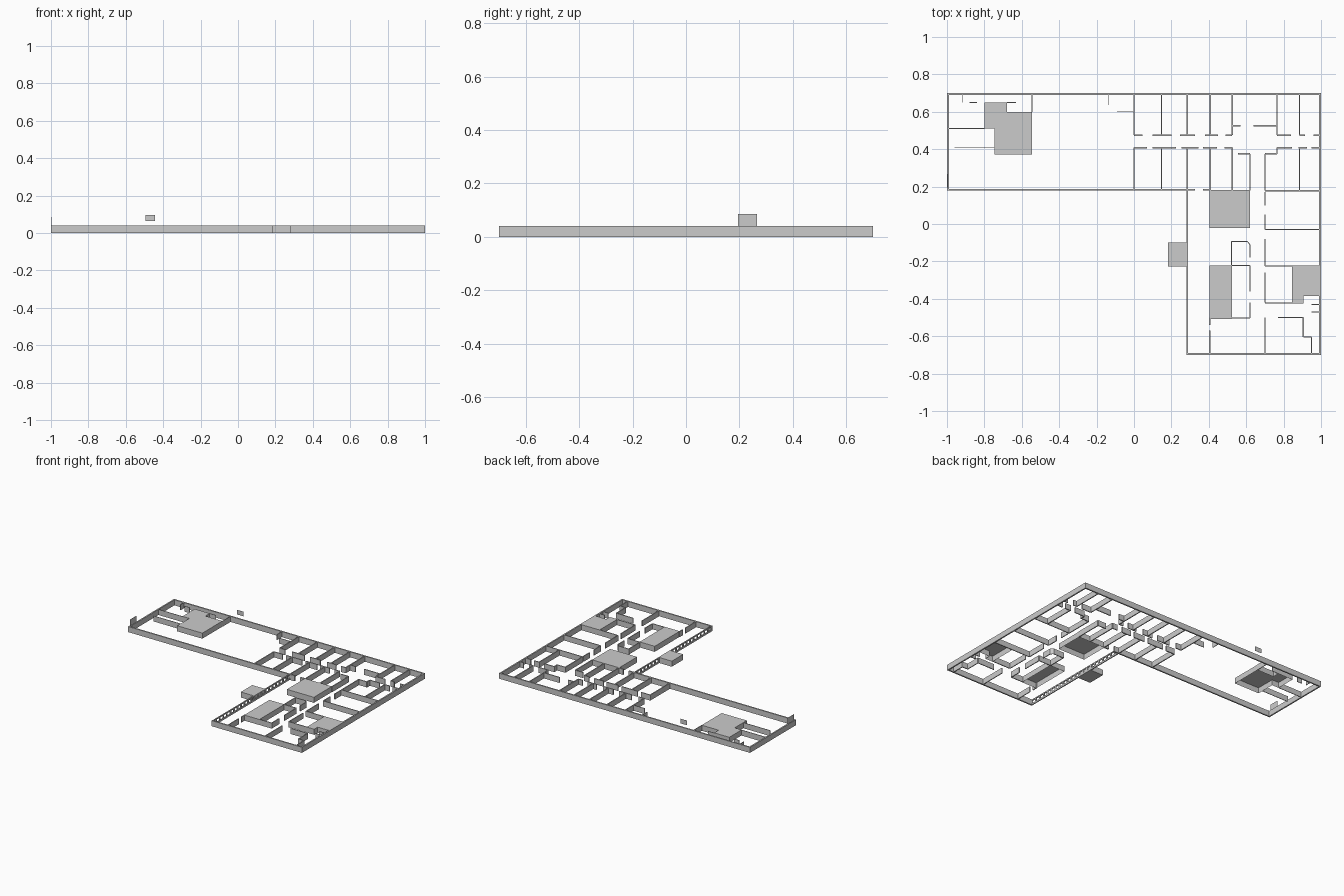
import bpy, bmesh

H = 0.04      # wall height
T = 0.007     # partition thickness


def add_box(bm, x0, x1, y0, y1, z0=0.0, z1=H):
    c = bmesh.ops.create_cube(bm, size=1)["verts"]
    for v in c:
        v.co = (x1 if v.co.x > 0 else x0, y1 if v.co.y > 0 else y0, z1 if v.co.z > 0 else z0)


def finish(bm, name):
    bmesh.ops.recalc_face_normals(bm, faces=bm.faces)
    me = bpy.data.meshes.new(name)
    bm.to_mesh(me)
    bm.free()
    ob = bpy.data.objects.new(name, me)
    bpy.context.collection.objects.link(ob)
    return ob


def walls(name, across=(), along=(), t=T):
    """across: (y, x0, x1, x0, x1...)   along: (x, y0, y1, y0, y1...)"""
    bm = bmesh.new()
    for y, *s in across:
        for a, b in zip(s[::2], s[1::2]):
            add_box(bm, a, b, y - t / 2, y + t / 2)
    for x, *s in along:
        for a, b in zip(s[::2], s[1::2]):
            add_box(bm, x - t / 2, x + t / 2, a, b)
    return finish(bm, name)


def room_block(name, pts, bottom=False):
    bm = bmesh.new()
    lo = [bm.verts.new((x, y, 0)) for x, y in pts]
    hi = [bm.verts.new((x, y, H)) for x, y in pts]
    n = len(pts)
    for i in range(n):
        j = (i + 1) % n
        bm.faces.new((lo[i], lo[j], hi[j], hi[i]))
    bm.faces.new(hi)
    if bottom:
        bm.faces.new(lo[::-1])
    return finish(bm, name)


def rect(x0, x1, y0, y1):
    return [(x0, y0), (x1, y0), (x1, y1), (x0, y1)]


# outer shell of the L-shaped floor
walls("outer_walls",
      [(0.695, -1, 1), (0.183, -1, 0.325, 0.37, 0.405), (-0.695, 0.28, 1)],
      [(-0.995, 0.18, 0.70), (0.995, -0.70, 0.70)], t=0.01)

# glazed courtyard wall: sill, head and mullions
bm = bmesh.new()
gx0, gx1 = 0.281, 0.288
add_box(bm, gx0, gx1, -0.70, 0.183, 0, 0.012)
add_box(bm, gx0, gx1, -0.70, 0.183, 0.032, H)
for i in range(23):
    y = -0.70 + i * 0.04
    add_box(bm, gx0, gx1, y, min(y + 0.012, 0.183), 0.012, 0.032)
finish(bm, "window_wall")

# left wing partitions
walls("left_wing_partitions",
      [(0.65, -0.88, -0.84, -0.68, -0.63), (0.51, -1, -0.80), (0.41, -0.96, -0.745), (0.60, -0.09, 0)],
      [(-0.915, 0.65, 0.70), (-0.545, 0.60, 0.70), (-0.135, 0.635, 0.70)], t=0.004)

# two rows of rooms either side of the corridor
rows = [0.0, 0.147, 0.285, 0.407, 0.525]
walls("room_row_back",
      [(0.475, 0, 0.045, 0.10, 0.20, 0.245, 0.325, 0.38, 0.45, 0.49, 0.525,
        0.765, 0.84, 0.885, 0.915, 0.96, 1),
       (0.525, 0.525, 0.57, 0.64, 0.765)],
      [(x, 0.475, 0.70) for x in rows + [0.765, 0.885]])
walls("room_row_front",
      [(0.408, 0, 0.07, 0.10, 0.225, 0.255, 0.345, 0.37, 0.445, 0.485, 0.525,
        0.765, 0.845, 0.88, 0.925, 0.95, 1),
       (0.375, 0.555, 0.62, 0.70, 0.765)],
      [(x, 0.183, 0.408) for x in rows + [0.885]]
      + [(0.765, 0.375, 0.408), (0.62, 0.18, 0.375), (0.70, 0.18, 0.375)])

# right wing rooms
walls("right_wing_partitions",
      [(0.178, 0.70, 1), (-0.03, 0.70, 1), (-0.225, 0.70, 1), (-0.422, 0.70, 0.845),
       (-0.50, 0.77, 0.905), (-0.605, 0.905, 0.95), (-0.43, 0.95, 1), (-0.47, 0.95, 1)],
      [(0.70, 0.10, 0.17, -0.03, 0.05, -0.225, -0.08, -0.42, -0.26, -0.69, -0.50),
       (0.905, -0.605, -0.50), (0.95, -0.69, -0.605)], t=0.006)

# service core
walls("core_walls",
      [(-0.093, 0.525, 0.605), (-0.222, 0.525, 0.62), (-0.503, 0.525, 0.62)],
      [(0.522, -0.22, -0.09), (0.62, -0.18, -0.11, -0.36, -0.222, -0.503, -0.42),
       (0.405, -0.54, -0.50, -0.69, -0.57)], t=0.006)
room_block("core_chamfer", [(0.605, -0.096), (0.617, -0.11), (0.623, -0.11), (0.605, -0.09)], True)

# closed, roofed rooms
room_block("left_block", [(-0.80, 0.65), (-0.80, 0.51), (-0.745, 0.51), (-0.745, 0.372),
                          (-0.545, 0.372), (-0.545, 0.60), (-0.68, 0.60), (-0.68, 0.65)])
room_block("stair_block", rect(0.405, 0.62, -0.022, 0.183))
room_block("core_block", rect(0.405, 0.525, -0.507, -0.222))
room_block("corner_block", [(0.845, -0.225), (0.845, -0.425), (0.905, -0.425),
                            (0.905, -0.385), (1, -0.385), (1, -0.225)])
room_block("entrance_block", rect(0.182, 0.283, -0.228, -0.098), True)

# thin loose panels above the outer walls
bm = bmesh.new()
add_box(bm, -0.9965, -0.9955, 0.195, 0.266, H, 0.085)
finish(bm, "side_panel")
bm = bmesh.new()
add_box(bm, -0.495, -0.443, 0.697, 0.698, 0.064, 0.097)
finish(bm, "back_panel")
